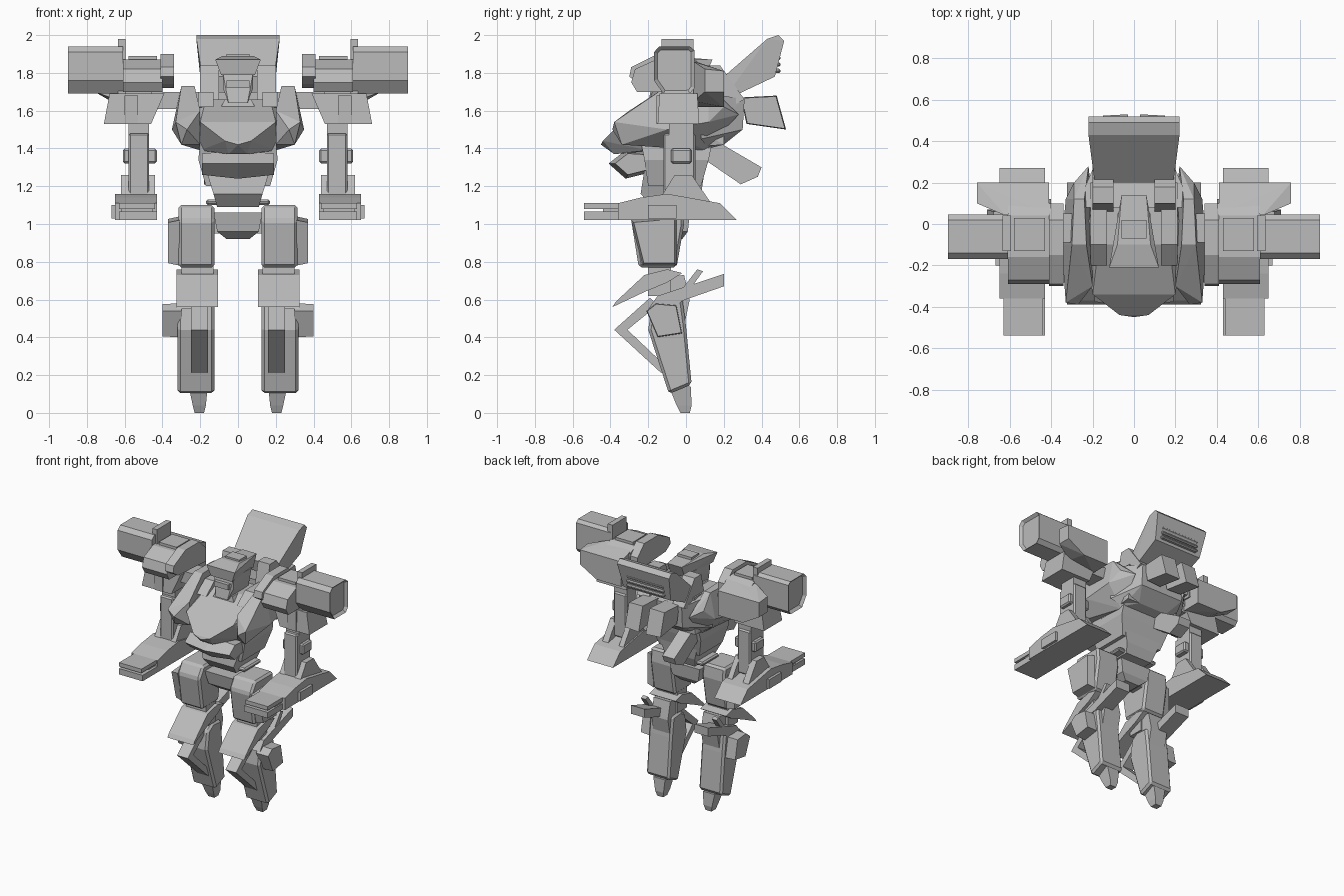
import bpy
import bmesh
from mathutils import Vector

cube = bpy.data.objects.get("Cube")
if cube:
    bpy.data.objects.remove(cube, do_unlink=True)

grey = bpy.data.materials.new("armour grey")
grey.use_nodes = True
colour = (.5, .5, .5, 1)
grey.diffuse_color = colour
grey.node_tree.nodes["Principled BSDF"].inputs["Base Color"].default_value = colour


def finish(name, bm, chamfer, flip):
    """Turn a bmesh into a flat-shaded object, optionally mirrored in x."""
    if flip:
        for vert in bm.verts:
            vert.co.x = -vert.co.x
    bmesh.ops.recalc_face_normals(bm, faces=bm.faces[:])
    mesh = bpy.data.meshes.new(name)
    bm.to_mesh(mesh)
    bm.free()
    mesh.materials.append(grey)
    part = bpy.data.objects.new(name, mesh)
    bpy.context.scene.collection.objects.link(part)
    if chamfer:
        bevel = part.modifiers.new("chamfer", "BEVEL")
        bevel.width = chamfer
        bevel.segments = 1


def sides(name, pair):
    """Yield the object name and flip flag for a single or paired part."""
    return [("left_" + name, False), ("right_" + name, True)] if pair else [(name, False)]


def loft(name, rings, pair, chamfer=0, recess=0):
    """Skin matching rings of points, with a cap at each end."""
    for label, flip in sides(name, pair):
        bm = bmesh.new()
        loops = [[bm.verts.new(point) for point in ring] for ring in rings]
        count = len(loops[0])
        for low, high in zip(loops, loops[1:]):
            for i in range(count):
                j = (i + 1) % count
                bm.faces.new((low[i], low[j], high[j], high[i]))
        bm.faces.new(loops[0])
        end = bm.faces.new(loops[-1])
        if recess:
            bmesh.ops.recalc_face_normals(bm, faces=bm.faces[:])
            bmesh.ops.inset_region(bm, faces=[end], thickness=recess)
            for vert in end.verts:
                vert.co.x -= recess
        finish(label, bm, chamfer, flip)


def prism(name, x, profile, tip=1, pair=True, chamfer=0, recess=0):
    """Extrude a side profile of (y, z) points from x[0] to x[1]."""
    centre = sum((Vector(p) for p in profile), Vector((0, 0))) / len(profile)
    outer = [centre + (Vector(p) - centre) * tip for p in profile]
    rings = [[(x[0], *p) for p in profile], [(x[1], *p) for p in outer]]
    loft(name, rings, pair, chamfer, recess)


def stack(name, *levels, pair=True, chamfer=0):
    """Skin horizontal rectangles given as (z, x range, y range)."""
    rings = [[(x[0], y[0], z), (x[1], y[0], z), (x[1], y[1], z), (x[0], y[1], z)]
             for z, x, y in levels]
    loft(name, rings, pair, chamfer)


def box(name, x, y, z, pair=True, chamfer=0):
    stack(name, (z[0], x, y), (z[1], x, y), pair=pair, chamfer=chamfer)


def hull(name, points, pair=False):
    """Convex shell; a central part uses the points on both sides."""
    for label, flip in sides(name, pair):
        bm = bmesh.new()
        for x, y, z in points:
            bm.verts.new((x, y, z))
            if not pair and x:
                bm.verts.new((-x, y, z))
        result = bmesh.ops.convex_hull(bm, input=bm.verts[:])
        loose = {v for v in result["geom_interior"] if isinstance(v, bmesh.types.BMVert)}
        bmesh.ops.delete(bm, geom=list(loose), context="VERTS")
        bmesh.ops.dissolve_limit(bm, angle_limit=.03, verts=bm.verts[:], edges=bm.edges[:])
        finish(label, bm, 0, flip)


# Chest, flanks and upper back
hull("chest", [(.17, -.1, 1.66), (.18, .2, 1.66), (.24, -.1, 1.6), (.2, -.34, 1.54),
               (.07, -.44, 1.44), (0, -.45, 1.42), (.05, -.38, 1.37), (.2, -.2, 1.39),
               (.22, .2, 1.42)])
hull("flank", [(.23, -.1, 1.73), (.3, -.1, 1.73), (.24, .12, 1.73), (.29, .12, 1.73),
               (.33, -.38, 1.54), (.27, -.39, 1.5), (.3, -.34, 1.42), (.35, -.1, 1.5),
               (.33, .12, 1.54), (.2, -.3, 1.42), (.2, .1, 1.39), (.2, -.3, 1.6),
               (.29, .2, 1.62), (.22, .28, 1.58)], pair=True)
hull("upper_back", [(.28, .08, 1.7), (.28, .08, 1.45), (.18, .31, 1.66), (.18, .3, 1.5),
                    (.2, .12, 1.4), (.12, .2, 1.42)])
prism("collar", (.13, .21), [(-.2, 1.62), (-.1, 1.7), (.2, 1.7), (.2, 1.6)])
prism("back_strut", (.1, .2), [(.06, 1.66), (.1, 1.84), (.18, 1.84), (.31, 1.66), (.2, 1.6)])

# Head
stack("neck", (1.6, (-.1, .1), (-.18, .06)), (1.66, (-.07, .07), (-.17, .06)), pair=False)
hull("face", [(.05, -.2, 1.64), (.08, -.17, 1.72), (.08, -.17, 1.8), (.05, .05, 1.64),
              (.08, .05, 1.8)])
hull("brow", [(.09, -.2, 1.79), (.12, -.21, 1.87), (.08, -.1, 1.89), (.06, .14, 1.87),
              (.06, .1, 1.78)])
box("crest", (-.06, .06), (-.07, .02), (1.87, 1.9), pair=False)
box("visor", (-.06, .06), (-.205, -.15), (1.72, 1.76), pair=False)

# Launcher on the back, with vents
hull("launcher", [(.19, .2, 1.78), (.22, .43, 1.98), (.22, .49, 2), (.22, .52, 1.97),
                  (.21, .47, 1.88), (.2, .47, 1.78), (.19, .28, 1.69), (.19, .22, 1.69)])
for slot in range(3):
    height = 1.8 + slot * .034
    box("vent_%d" % slot, (-.16, .16), (.46, .5), (height, height + .022), pair=False, chamfer=.007)
prism("thruster", (.03, .15), [(.29, 1.67), (.48, 1.68), (.53, 1.5), (.32, 1.53)], tip=.95)
prism("tail_boom", (-.18, -.08), [(.1, 1.44), (.16, 1.44), (.4, 1.3), (.38, 1.25), (.29, 1.21),
                                  (.1, 1.34)], pair=False)

# Abdomen and pelvis
stack("abdomen", (1.2, (-.17, .17), (-.2, .08)), (1.34, (-.21, .21), (-.22, .12)),
      (1.44, (-.2, .2), (-.24, .14)), pair=False)
prism("belly_guard", (0, .19), [(-.41, 1.32), (-.32, 1.39), (-.15, 1.38), (-.16, 1.28),
                                (-.32, 1.24)], tip=.75)
stack("waist", (1.09, (-.11, .11), (-.18, .05)), (1.16, (-.13, .13), (-.24, .08)),
      (1.29, (-.17, .17), (-.22, .1)), pair=False)
box("belt", (-.17, .17), (-.16, .04), (1.1, 1.13), pair=False, chamfer=.01)
stack("pelvis", (.92, (-.06, .06), (-.15, -.02)), (.96, (-.11, .11), (-.2, .01)),
      (1.06, (-.13, .13), (-.22, .02)), pair=False)
box("hip_axle", (.08, .2), (-.16, -.06), (.95, 1.04))

# Shoulders
box("shoulder_axle", (.24, .46), (-.09, .05), (1.61, 1.7))
prism("shoulder_block", (.4, .61), [(-.26, 1.7), (-.29, 1.75), (-.27, 1.82), (-.16, 1.87),
                                    (.04, 1.87), (.1, 1.84), (.12, 1.7)])
prism("shoulder_inner", (.34, .41), [(-.24, 1.74), (-.3, 1.78), (-.29, 1.83), (-.15, 1.9),
                                     (.02, 1.9), (.1, 1.82), (.1, 1.72)])
box("shoulder_hatch", (.43, .58), (-.13, .03), (1.86, 1.89))
hull("shoulder_rear", [(.41, .05, 1.86), (.62, .04, 1.86), (.76, .1, 1.82), (.41, .2, 1.81),
                       (.76, .2, 1.81), (.41, .05, 1.62), (.62, .04, 1.65), (.76, .2, 1.7),
                       (.76, .1, 1.7), (.41, .2, 1.62), (.62, .2, 1.62)], pair=True)
stack("shoulder_skirt", (1.53, (.46, .71), (-.15, .07)), (1.69, (.39, .68), (-.14, .06)))
box("skirt_rib", (.53, .6), (-.155, .0), (1.53, 1.68))
box("pod_fin", (.595, .635), (-.13, .04), (1.69, 1.98))
prism("pod", (.61, .9), [(-.17, 1.76), (-.17, 1.91), (-.14, 1.94), (.02, 1.94), (.045, 1.92),
                         (.045, 1.72), (.02, 1.69), (-.12, 1.69)], recess=.02)

# Arms
box("upper_arm", (.47, .58), (-.09, .04), (1.42, 1.55))
box("elbow", (.43, .61), (-.08, .03), (1.32, 1.4), chamfer=.01)
box("arm_link", (.47, .58), (-.12, .05), (1.14, 1.48), chamfer=.01)
for name, x in (("inner_elbow_plate", (.44, .48)), ("outer_elbow_plate", (.57, .62))):
    prism(name, x, [(-.16, 1.1), (-.06, 1.26), (.03, 1.26), (.14, 1.1)])
prism("forearm", (.43, .65), [(-.36, 1.02), (-.36, 1.11), (-.24, 1.14), (-.1, 1.16),
                              (.18, 1.11), (.27, 1.02)])
box("hand_base", (.43, .63), (-.54, -.34), (1.02, 1.065))
box("hand_top", (.44, .63), (-.54, -.34), (1.08, 1.11))
box("hand_core", (.45, .62), (-.44, -.34), (1.05, 1.09))
box("wrist_stud", (.64, .67), (-.2, -.05), (1.03, 1.1))

# Thighs
prism("thigh", (.125, .315), [(-.29, 1.02), (-.24, 1.1), (-.02, 1.1), (-.01, 1), (-.05, .77),
                              (-.25, .77)], chamfer=.015)
prism("thigh_guard", (.31, .37), [(-.29, 1.02), (-.05, 1.04), (-.05, .78), (-.23, .78)],
      tip=.9)

# Knees and shins
box("knee_joint", (.13, .3), (-.2, -.08), (.62, .8))
prism("knee_guard", (.105, .325), [(-.39, .56), (-.37, .59), (-.22, .73), (-.1, .76),
                                   (-.02, .74), (-.1, .69), (-.22, .64)])
prism("calf", (.14, .28), [(-.15, .5), (-.12, .72), (-.01, .73), (.02, .6), (-.01, .46)])
prism("calf_wing", (.21, .325), [(-.2, .55), (-.15, .62), (.2, .735), (.2, .67), (-.03, .59)])
prism("calf_bar", (.28, .32), [(-.08, .58), (.06, .76), (.09, .75), (-.04, .57)])
prism("shin", (.125, .32), [(-.18, .58), (-.12, .62), (-.02, .61), (-.0, .46), (.03, .15),
                            (-.09, .1), (-.2, .44)], chamfer=.015)
prism("shin_guard", (.3, .4), [(-.21, .54), (-.16, .58), (-.05, .57), (-.02, .42), (-.15, .4)],
      tip=.95)
prism("upper_strut", (.16, .25), [(-.38, .44), (-.19, .61), (-.15, .57), (-.31, .44)])
prism("lower_strut", (.16, .25), [(-.38, .44), (-.31, .44), (-.11, .25), (-.13, .21)])
stack("foot", (0, (.18, .23), (-.03, .02)), (.04, (.17, .24), (-.05, .03)),
      (.14, (.16, .26), (-.09, .025)))
